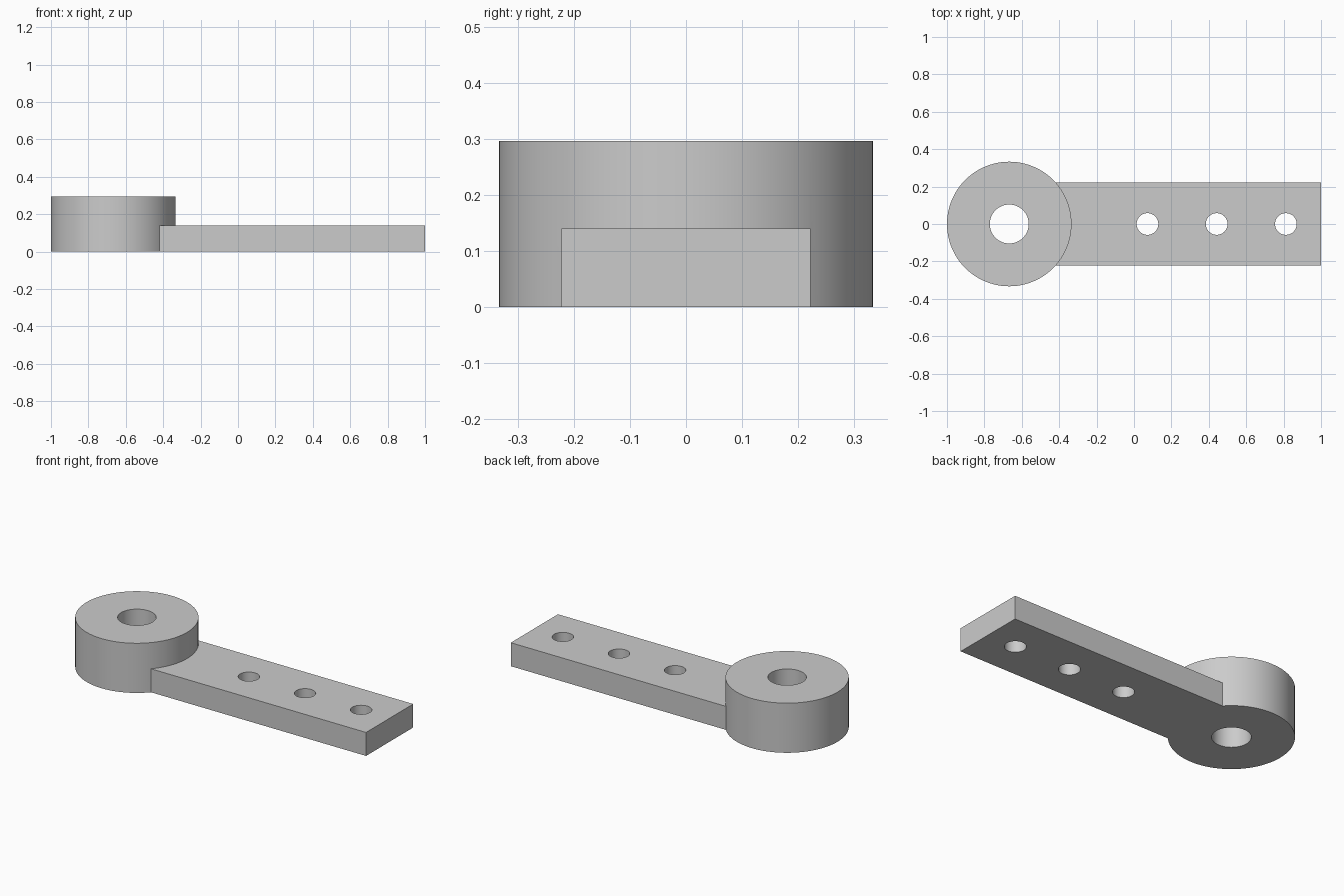
import bpy
import math

cube = bpy.data.objects.get("Cube")
if cube:
    bpy.data.objects.remove(cube, do_unlink=True)

BOSS_X, BOSS_R, BOSS_H = -0.667, 0.333, 0.296
BAR_HALF, BAR_H = 0.222, 0.14

grey = bpy.data.materials.new("plain grey")
grey.use_nodes = True
grey.diffuse_color = (0.6, 0.6, 0.6, 1)
grey.node_tree.nodes["Principled BSDF"].inputs["Base Color"].default_value = (0.6, 0.6, 0.6, 1)


def cylinder(name, x, radius, bottom, top, sides=96):
    bpy.ops.mesh.primitive_cylinder_add(
        vertices=sides, radius=radius, depth=top - bottom,
        location=(x, 0, (top + bottom) / 2))
    obj = bpy.context.object
    obj.name = name
    obj.data.materials.append(grey)
    return obj


def combine(target, tool, operation):
    """Apply a boolean to the target and discard the tool."""
    mod = target.modifiers.new(operation.title(), 'BOOLEAN')
    mod.operation = operation
    mod.solver = 'EXACT'
    mod.object = tool
    bpy.context.view_layer.objects.active = target
    bpy.ops.object.modifier_apply(modifier=mod.name)
    bpy.data.objects.remove(tool, do_unlink=True)


# Round boss at one end
arm = cylinder("pivot_arm", BOSS_X, BOSS_R, 0, BOSS_H)

# Flat bar running out from inside the boss
bar_start = BOSS_X + 0.18
bpy.ops.mesh.primitive_cube_add(size=1, location=((bar_start + 1) / 2, 0, BAR_H / 2))
bar = bpy.context.object
bar.name = "flat_bar"
bar.scale = (1 - bar_start, 2 * BAR_HALF, BAR_H)
bpy.ops.object.transform_apply(location=False, rotation=False, scale=True)
bar.data.materials.append(grey)
combine(arm, bar, 'UNION')

# Pivot bore and three mounting holes
for x, radius in ((BOSS_X, 0.104), (0.072, 0.058), (0.442, 0.058), (0.812, 0.058)):
    combine(arm, cylinder("hole_cutter", x, radius, -0.1, 0.5, 64), 'DIFFERENCE')

# Smooth round walls, crisp edges
bpy.ops.object.select_all(action='DESELECT')
arm.select_set(True)
bpy.context.view_layer.objects.active = arm
bpy.ops.object.shade_smooth_by_angle(angle=math.radians(30))
